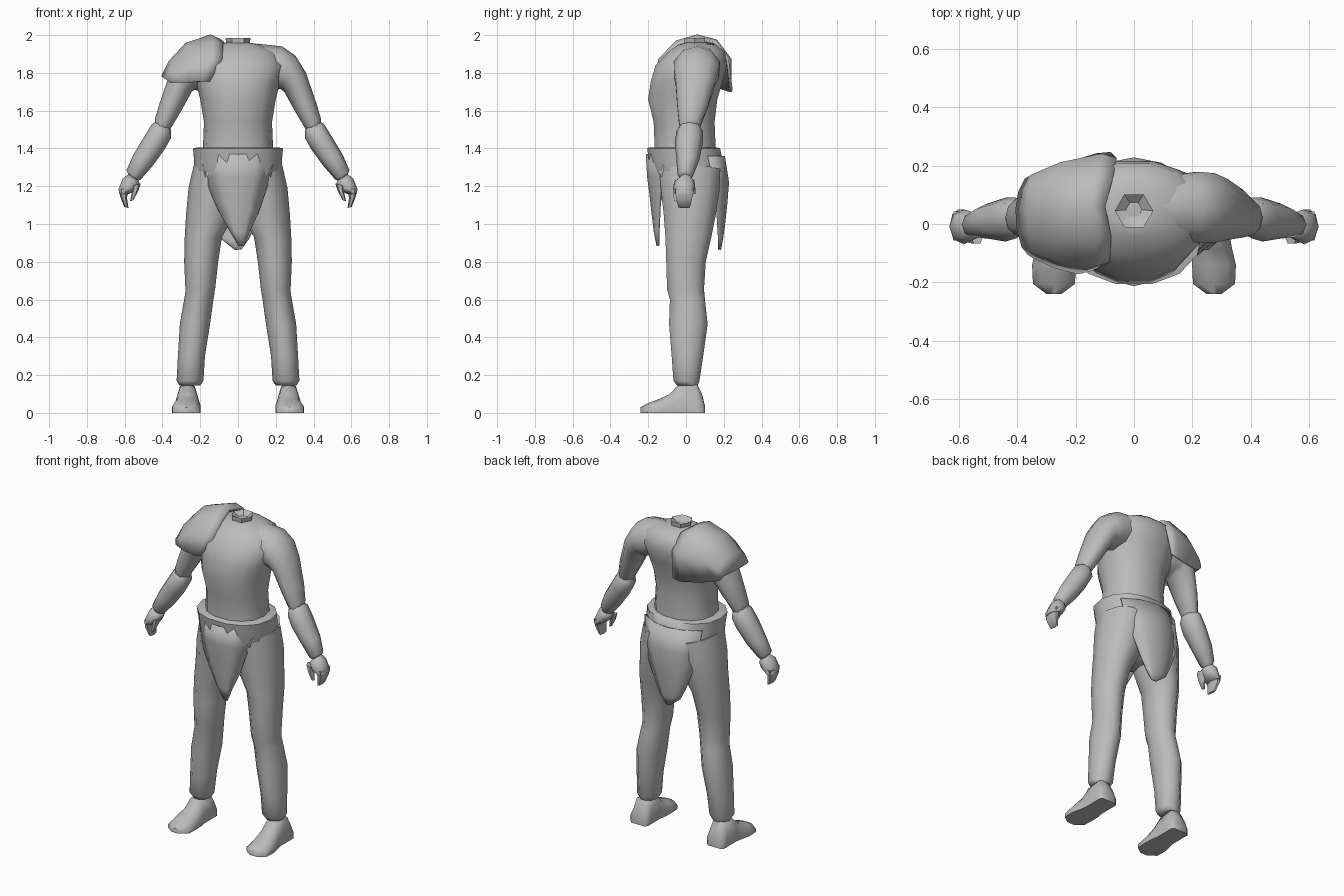
import bpy, bmesh, math
from mathutils import Vector

cloth = bpy.data.materials.new("plain grey")
cloth.diffuse_color = (0.5, 0.5, 0.5, 1)


def finish(name, bm, angle=60):
    bmesh.ops.recalc_face_normals(bm, faces=bm.faces[:])
    me = bpy.data.meshes.new(name)
    bm.to_mesh(me)
    bm.free()
    me.materials.append(cloth)
    ob = bpy.data.objects.new(name, me)
    bpy.context.collection.objects.link(ob)
    bpy.ops.object.select_all(action='DESELECT')
    ob.select_set(True)
    bpy.context.view_layer.objects.active = ob
    bpy.ops.object.shade_smooth_by_angle(angle=math.radians(angle))
    return ob


def loft(name, sections, n=10, side=1, square=1.0, angle=60):
    """Skin rings; each section is x0, z0, x1, z1 (its two edges) and y0, y1."""
    bm = bmesh.new()
    rings = []
    for x0, z0, x1, z1, y0, y1 in sections:
        ring = []
        for i in range(n):
            a = 2 * math.pi * i / n
            c, s = math.cos(a), math.sin(a)
            c = math.copysign(abs(c) ** square, c)
            s = math.copysign(abs(s) ** square, s)
            ring.append(bm.verts.new((side * ((x0 + x1) / 2 + c * (x1 - x0) / 2),
                                      (y0 + y1) / 2 + s * (y1 - y0) / 2,
                                      (z0 + z1) / 2 + c * (z1 - z0) / 2)))
        rings.append(ring)
    for a, b in zip(rings, rings[1:]):
        for i in range(n):
            j = (i + 1) % n
            bm.faces.new((a[i], a[j], b[j], b[i]))
    bm.faces.new(rings[0])
    bm.faces.new(rings[-1])
    return finish(name, bm, angle)


def sheet(name, rows, thick, angle=60):
    """Grid of points with a little thickness."""
    bm = bmesh.new()
    vs = [[bm.verts.new(p) for p in r] for r in rows]
    for a, b in zip(vs, vs[1:]):
        for i in range(len(a) - 1):
            bm.faces.new((a[i], a[i + 1], b[i + 1], b[i]))
    ob = finish(name, bm, angle)
    m = ob.modifiers.new("thickness", 'SOLIDIFY')
    m.thickness = thick
    m.offset = 0
    return ob


def level(z, r, y0, y1):
    return (-r, z, r, z, y0, y1)


# Shirt body
loft("torso", [level(1.34, .19, -.17, .16), level(1.42, .185, -.17, .16),
               level(1.54, .18, -.175, .155), level(1.66, .20, -.205, .17),
               level(1.76, .225, -.19, .20), level(1.84, .25, -.165, .22),
               level(1.91, .21, -.10, .21), level(1.95, .12, -.04, .16),
               level(1.96, .06, -.01, .11)], n=14, square=.9)

# Hollow neck collar
loft("collar", [level(1.93, .05, -.01, .10), level(1.95, .062, -.02, .11),
                level(1.985, .066, -.02, .11), level(1.955, .02, .03, .07)], n=6, angle=35)

# Waist and hips
loft("hips", [level(1.405, .215, -.20, .17), level(1.40, .238, -.21, .185),
              level(1.33, .232, -.20, .20), level(1.22, .235, -.175, .21),
              level(1.12, .18, -.13, .17), level(1.04, .08, -.07, .10)],
     n=14, square=.9)

for side, word in ((1, "left"), (-1, "right")):
    # Sleeve
    loft(word + "_upper_arm", [
        (.14, 1.74, .10, 1.955, -.05, .17), (.20, 1.71, .235, 1.94, -.07, .185),
        (.225, 1.715, .305, 1.89, -.07, .18), (.245, 1.70, .36, 1.80, -.06, .16),
        (.30, 1.60, .415, 1.64, -.05, .12), (.35, 1.515, .44, 1.555, -.04, .085),
        (.375, 1.48, .44, 1.52, -.03, .07)], side=side)
    # Forearm
    loft(word + "_forearm", [
        (.355, 1.50, .43, 1.545, -.03, .07), (.355, 1.455, .455, 1.53, -.05, .09),
        (.385, 1.40, .495, 1.465, -.06, .09), (.45, 1.31, .555, 1.365, -.05, .07),
        (.515, 1.235, .59, 1.285, -.045, .04), (.54, 1.225, .58, 1.26, -.03, .03)], n=8, side=side)
    # Hand, curled fingers and thumb
    loft(word + "_palm", [
        (.53, 1.235, .58, 1.265, -.03, .025), (.52, 1.215, .61, 1.24, -.06, .045),
        (.535, 1.185, .632, 1.185, -.07, .05), (.575, 1.16, .63, 1.16, -.06, .05)],
        n=8, side=side)
    loft(word + "_fingers", [
        (.575, 1.19, .632, 1.185, -.065, .05), (.588, 1.14, .622, 1.14, -.06, .04),
        (.58, 1.085, .602, 1.09, -.045, .025)], n=6, side=side)
    loft(word + "_thumb", [
        (.515, 1.215, .56, 1.20, -.07, -.01), (.53, 1.17, .562, 1.17, -.07, -.025),
        (.555, 1.125, .572, 1.12, -.065, -.04)], n=6, side=side)
    # Trouser leg
    loft(word + "_trouser_leg", [
        (.01, 1.26, .235, 1.31, -.15, .19), (.01, 1.16, .262, 1.19, -.14, .185),
        (.02, 1.05, .275, 1.05, -.125, .165), (.085, .93, .282, .93, -.115, .14),
        (.105, .80, .285, .80, -.11, .11), (.12, .665, .278, .645, -.105, .10),
        (.13, .60, .285, .60, -.09, .105), (.148, .47, .308, .47, -.095, .12),
        (.175, .30, .318, .30, -.08, .095), (.183, .17, .325, .17, -.07, .075),
        (.20, .145, .31, .145, -.05, .065)], n=10, side=side)
    # Shoe: rings from heel to toe, flattened on the sole
    bm = bmesh.new()
    prof = [(.10, .045, .04), (.085, .06, .10), (.055, .06, .16), (-.04, .06, .15),
            (-.085, .068, .10), (-.14, .075, .075), (-.205, .072, .05), (-.24, .025, .03)]
    rings = []
    for y, w, h in prof:
        cx = .268 + .006 * (y < -.1)
        pts = ((-w, 0), (-w, h * .45), (-w * .65, h * .88), (0, h),
               (w * .65, h * .88), (w, h * .45), (w, 0))
        rings.append([bm.verts.new((side * (cx + x), y, z)) for x, z in pts])
    for a, b in zip(rings, rings[1:]):
        for i in range(7):
            j = (i + 1) % 7
            bm.faces.new((a[i], a[j], b[j], b[i]))
    bm.faces.new(rings[0])
    bm.faces.new(rings[-1])
    finish(word + "_shoe", bm, 50)

# Hanging flaps of the tunic, front and back: z, half width, middle x, y, y at the edges
flaps = {
    "front_flap": [(1.37, .20, 0, -.207, -.10), (1.25, .17, 0, -.20, -.125),
                   (1.16, .14, 0, -.188, -.135), (1.07, .105, .005, -.178, -.14),
                   (.96, .05, .01, -.165, -.145), (.885, .012, .018, -.15, -.145)],
    "back_flap": [(1.36, .20, 0, .20, .12), (1.22, .185, 0, .222, .15),
                  (1.10, .15, -.01, .212, .165), (.99, .105, -.015, .20, .17),
                  (.92, .07, -.015, .19, .175), (.865, .015, 0, .18, .175)],
}
for name, rows in flaps.items():
    sheet(name, [[(cx + w * t, y + (ye - y) * t * t, z) for t in (-1, -.5, 0, .5, 1)]
                 for z, w, cx, y, ye in rows], .012)

# Shoulder plate: arcs from front rim over the top to the back rim
arcs = [
    [(-.15, -.155, 1.755), (-.085, -.125, 1.87), (-.08, -.04, 1.95), (-.10, .06, 1.975),
     (-.075, .15, 1.96), (-.06, .22, 1.87), (-.08, .24, 1.71)],
    [(-.19, -.165, 1.755), (-.14, -.14, 1.87), (-.13, -.05, 1.965), (-.145, .06, 1.997),
     (-.13, .16, 1.97), (-.11, .235, 1.87), (-.13, .235, 1.70)],
    [(-.27, -.145, 1.75), (-.25, -.125, 1.85), (-.26, -.04, 1.93), (-.275, .06, 1.952),
     (-.26, .15, 1.93), (-.25, .205, 1.85), (-.24, .20, 1.71)],
    [(-.345, -.11, 1.75), (-.345, -.09, 1.80), (-.355, -.03, 1.845), (-.36, .05, 1.86),
     (-.355, .12, 1.845), (-.345, .165, 1.80), (-.33, .165, 1.73)],
    [(-.36, -.10, 1.75), (-.38, -.075, 1.765), (-.395, -.02, 1.775), (-.40, .05, 1.78),
     (-.39, .11, 1.775), (-.37, .15, 1.765), (-.35, .155, 1.74)],
]
sheet("shoulder_plate", arcs, .014)
